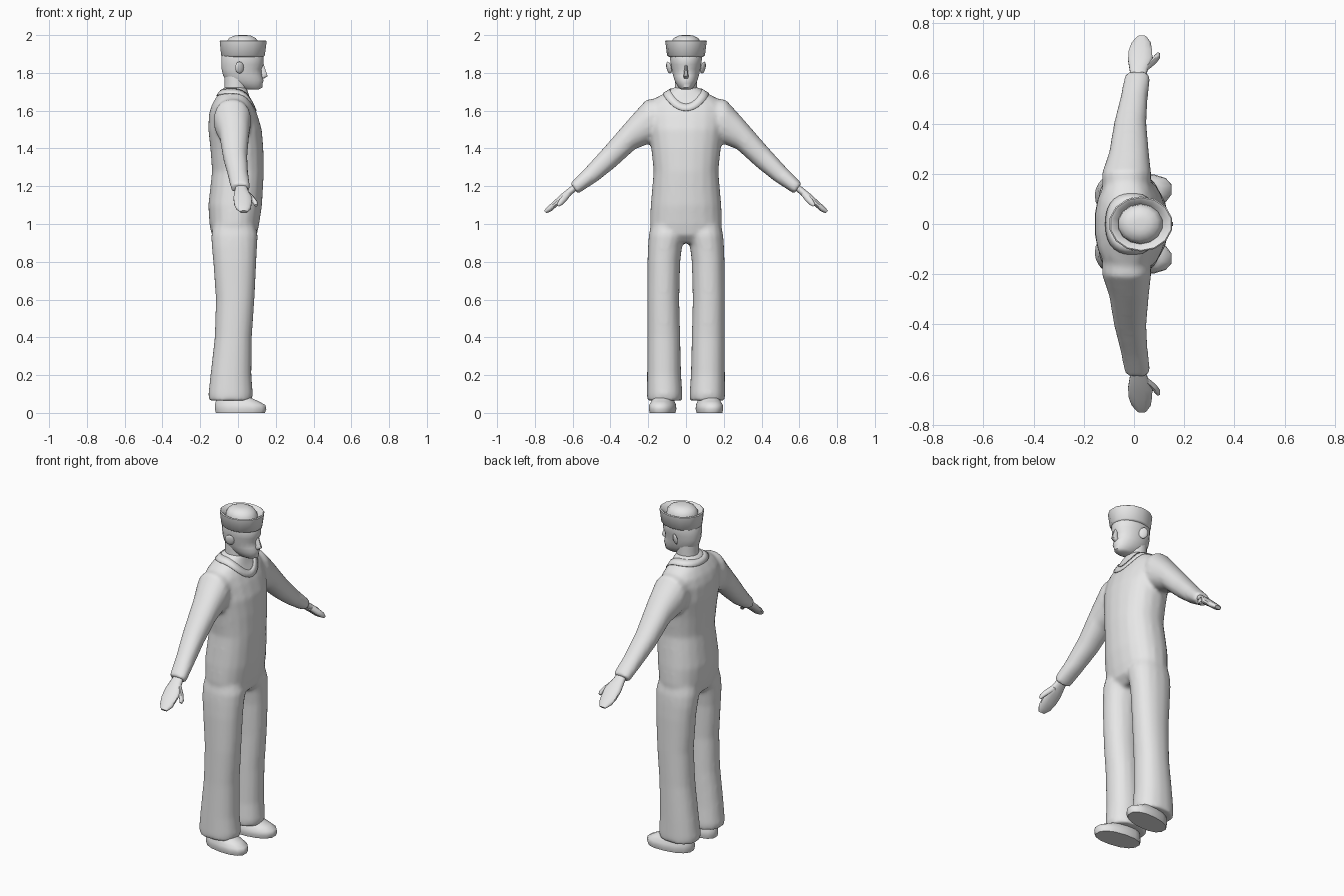
import bpy, bmesh, math
from mathutils import Vector

grey = bpy.data.materials.new("light_grey")
grey.diffuse_color = (0.8, 0.8, 0.8, 1)


def add_loft(bm, sections, n=16, p=2.0):
    """Closed skin over sections (x_back, x_front, (y, z), (y, z))."""
    rings = []
    for x0, x1, a, b in sections:
        ring = []
        for i in range(n):
            t = 2 * math.pi * (i + 0.5) / n
            c, s = math.cos(t), math.sin(t)
            c = math.copysign(abs(c) ** (2 / p), c)
            s = math.copysign(abs(s) ** (2 / p), s)
            ring.append(bm.verts.new(((x0 + x1) / 2 + c * (x1 - x0) / 2,
                                      (a[0] + b[0]) / 2 + s * (b[0] - a[0]) / 2,
                                      (a[1] + b[1]) / 2 + s * (b[1] - a[1]) / 2)))
        rings.append(ring)
    for r, q in zip(rings, rings[1:]):
        for i in range(n):
            j = (i + 1) % n
            bm.faces.new((r[i], r[j], q[j], q[i]))
    bm.faces.new(rings[0][::-1])
    bm.faces.new(rings[-1])


def level(z, x0, x1, y0, y1=None):
    """Horizontal section; symmetric when only a half width is given."""
    if y1 is None:
        y0, y1 = -y0, y0
    return (x0, x1, (y0, z), (y1, z))


def mirrored(sections):
    return [(x0, x1, (-a[0], a[1]), (-b[0], b[1])) for x0, x1, a, b in sections]


def finish(name, bm, angle=50):
    bmesh.ops.recalc_face_normals(bm, faces=bm.faces[:])
    me = bpy.data.meshes.new(name)
    bm.to_mesh(me)
    bm.free()
    me.materials.append(grey)
    ob = bpy.data.objects.new(name, me)
    bpy.context.collection.objects.link(ob)
    bpy.ops.object.select_all(action='DESELECT')
    ob.select_set(True)
    bpy.context.view_layer.objects.active = ob
    bpy.ops.object.shade_smooth_by_angle(angle=math.radians(angle))
    return ob


def loft(name, sections, n=16, p=2.0, angle=50):
    bm = bmesh.new()
    add_loft(bm, sections, n, p)
    return finish(name, bm, angle)


# Clothes: torso, trouser legs and sleeves blended into one suit
torso = [level(0.90, -0.09, 0.06, 0.10), level(0.94, -0.14, 0.10, 0.185),
         level(1.00, -0.152, 0.113, 0.192), level(1.10, -0.158, 0.128, 0.188),
         level(1.28, -0.138, 0.138, 0.172), level(1.40, -0.147, 0.135, 0.185),
         level(1.50, -0.158, 0.127, 0.20), level(1.58, -0.155, 0.103, 0.205),
         level(1.63, -0.14, 0.082, 0.20), level(1.665, -0.12, 0.065, 0.165),
         level(1.695, -0.10, 0.055, 0.11), level(1.725, -0.075, 0.045, 0.065)]
leg = [level(1.00, -0.13, 0.09, 0.01, 0.185), level(0.94, -0.143, 0.106, 0.003, 0.198),
       level(0.88, -0.14, 0.102, 0.02, 0.202), level(0.80, -0.132, 0.098, 0.03, 0.205),
       level(0.60, -0.118, 0.088, 0.035, 0.206), level(0.40, -0.124, 0.074, 0.03, 0.205),
       level(0.20, -0.147, 0.072, 0.025, 0.207), level(0.10, -0.158, 0.08, 0.018, 0.208),
       level(0.065, -0.155, 0.075, 0.02, 0.207)]
sleeve = [(-0.12, 0.06, (0.10, 1.67), (0.09, 1.46)),
          (-0.13, 0.07, (0.21, 1.66), (0.18, 1.43)),
          (-0.10, 0.06, (0.30, 1.56), (0.27, 1.395)),
          (-0.08, 0.05, (0.43, 1.41), (0.375, 1.30)),
          (-0.055, 0.055, (0.53, 1.30), (0.47, 1.225)),
          (-0.038, 0.067, (0.613, 1.215), (0.572, 1.16))]
bm = bmesh.new()
add_loft(bm, torso, 20, 2.3)
for part in (leg, sleeve):
    add_loft(bm, part, 16, 2.2)
    add_loft(bm, mirrored(part), 16, 2.2)
suit = finish("suit", bm)
blend = suit.modifiers.new("blend", 'REMESH')
blend.mode = 'VOXEL'
blend.voxel_size = 0.011
blend.use_smooth_shade = True
soften = suit.modifiers.new("soften", 'SMOOTH')
soften.factor = 0.5
soften.iterations = 8

# Open V collar laid over the shoulders
bm = bmesh.new()
rows = []
N = 32
for i in range(N):
    t = 2 * math.pi * i / N
    c, s = math.cos(t), math.sin(t)
    f = max(0, c) ** 1.5
    inner = Vector((-0.015 + 0.085 * c, 0.082 * s, 1.715 - 0.085 * f))
    outer = Vector((-0.015 + 0.115 * c, 0.12 * s, 1.69 - 0.09 * f))
    rows.append([bm.verts.new(inner.lerp(outer, k / 2)) for k in range(3)])
for i in range(N):
    r, q = rows[i], rows[(i + 1) % N]
    for k in range(2):
        bm.faces.new((r[k], r[k + 1], q[k + 1], q[k]))
collar = finish("collar", bm)
wrap = collar.modifiers.new("wrap", 'SHRINKWRAP')
wrap.target = suit
wrap.wrap_mode = 'ABOVE_SURFACE'
wrap.offset = 0.005
collar.modifiers.new("cloth", 'SOLIDIFY').thickness = 0.006

# Neck and head with chin, lips and brow in the profile
loft("neck", [level(1.62, -0.08, 0.05, 0.06), level(1.70, -0.072, 0.05, 0.06),
              level(1.75, -0.072, 0.05, 0.06), level(1.80, -0.075, 0.05, 0.06)])
loft("head", [level(1.712, 0.03, 0.11, 0.025), level(1.722, 0.0, 0.13, 0.04),
              level(1.745, -0.045, 0.131, 0.054), level(1.76, -0.062, 0.137, 0.061),
              level(1.785, -0.08, 0.128, 0.069), level(1.82, -0.088, 0.124, 0.076),
              level(1.845, -0.09, 0.137, 0.081), level(1.89, -0.09, 0.136, 0.088),
              level(1.94, -0.07, 0.11, 0.075)], 20, 2.1)

# Nose wedge
loft("nose", [level(1.77, 0.11, 0.138, 0.010), level(1.783, 0.11, 0.158, 0.016),
              level(1.795, 0.11, 0.155, 0.012), level(1.845, 0.11, 0.137, 0.007)], 8)

# Ears, shoes, hands and thumbs, one per side
for side, label in ((1, "left"), (-1, "right")):
    bm = bmesh.new()
    bmesh.ops.create_uvsphere(bm, u_segments=10, v_segments=6, radius=1)
    for v in bm.verts:
        x, y, z = v.co
        v.co = (0.008 + 0.022 * x - 0.006 * y,
                side * (0.09 + 0.012 * y - 0.008 * x + 0.006 * z), 1.828 + 0.032 * z)
    finish(label + "_ear", bm)

    flip = (lambda s: s) if side > 0 else mirrored
    shoe = loft(label + "_shoe", flip([
        level(0.0, -0.12, 0.145, 0.055, 0.19), level(0.02, -0.125, 0.153, 0.05, 0.195),
        level(0.042, -0.125, 0.148, 0.052, 0.193), level(0.062, -0.12, 0.11, 0.062, 0.183),
        level(0.085, -0.11, 0.06, 0.07, 0.175), level(0.12, -0.10, 0.03, 0.075, 0.165)]),
        14, 2.3)
    for v in shoe.data.vertices:  # toes turned slightly outward
        v.co.y += side * 0.1 * v.co.x

    loft(label + "_hand", flip([
        (-0.012, 0.045, (0.59, 1.215), (0.57, 1.185)),
        (-0.018, 0.055, (0.625, 1.188), (0.602, 1.158)),
        (-0.025, 0.075, (0.665, 1.155), (0.643, 1.122)),
        (-0.022, 0.073, (0.70, 1.122), (0.683, 1.093)),
        (-0.01, 0.068, (0.73, 1.095), (0.712, 1.068)),
        (0.012, 0.05, (0.752, 1.071), (0.738, 1.057))]), 12, 2.4)
    loft(label + "_thumb", flip([
        (0.025, 0.06, (0.63, 1.178), (0.61, 1.15)),
        (0.055, 0.088, (0.655, 1.15), (0.632, 1.122)),
        (0.078, 0.105, (0.675, 1.125), (0.655, 1.10)),
        (0.088, 0.104, (0.684, 1.105), (0.672, 1.092))]), 8)

# Round cap with an upturned brim and a soft crown
loft("cap", [level(1.885, -0.085, 0.135, 0.09), level(1.892, -0.092, 0.145, 0.10),
             level(1.968, -0.1, 0.155, 0.11), level(1.972, -0.095, 0.15, 0.105),
             level(1.968, -0.085, 0.14, 0.097), level(1.945, -0.065, 0.115, 0.08),
             level(1.965, -0.063, 0.11, 0.077), level(1.985, -0.048, 0.095, 0.064),
             level(1.997, -0.02, 0.068, 0.04), level(2.0, 0.005, 0.045, 0.02)], 14, 2.0, 55)
